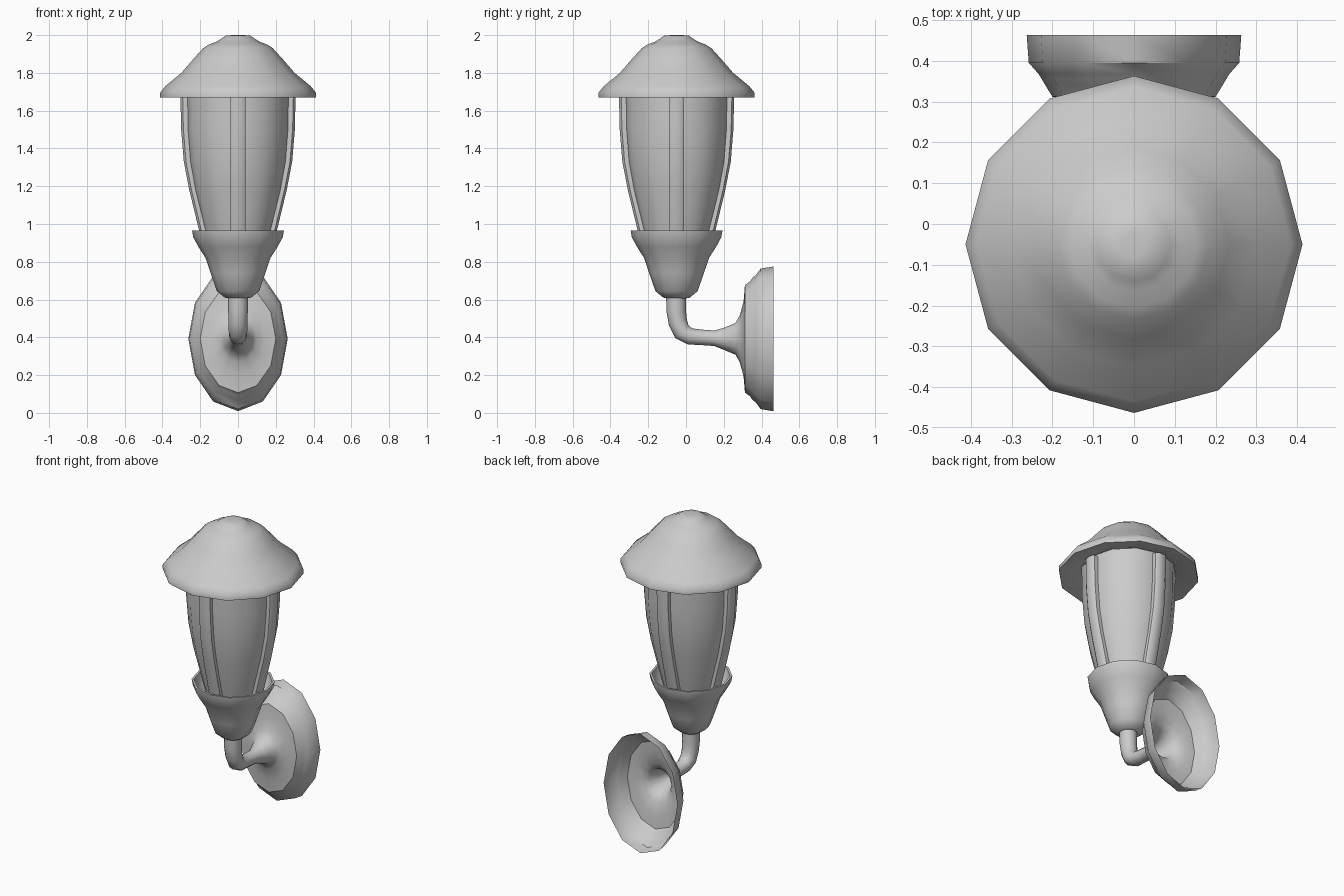
import bpy, bmesh, math

if "Cube" in bpy.data.objects:
    bpy.data.objects.remove(bpy.data.objects["Cube"])

SIDES = 12
AXIS_Y = -0.05


def finish(name, bm, angle=42):
    bmesh.ops.recalc_face_normals(bm, faces=bm.faces[:])
    mesh = bpy.data.meshes.new(name)
    bm.to_mesh(mesh)
    bm.free()
    ob = bpy.data.objects.new(name, mesh)
    bpy.context.collection.objects.link(ob)
    bpy.ops.object.select_all(action='DESELECT')
    ob.select_set(True)
    bpy.context.view_layer.objects.active = ob
    bpy.ops.object.shade_smooth_by_angle(angle=math.radians(angle))
    return ob


def skin(bm, rings, cap_start=False, cap_end=False):
    loops = [[bm.verts.new(p) for p in ring] for ring in rings]
    n = len(loops[0])
    for a, b in zip(loops, loops[1:]):
        for i in range(n):
            j = (i + 1) % n
            bm.faces.new((a[i], a[j], b[j], b[i]))
    if cap_start:
        bm.faces.new(loops[0])
    if cap_end:
        bm.faces.new(loops[-1])


def lathe(name, profile, cap_start=False, cap_end=False):
    bm = bmesh.new()
    turn = [2 * math.pi * i / SIDES for i in range(SIDES)]
    skin(bm, [[(r * math.cos(t), AXIS_Y + r * math.sin(t), z) for t in turn]
              for r, z in profile], cap_start, cap_end)
    return finish(name, bm)


# Roof: bell-shaped cap with a shallow underside
lathe("roof", [(0.28, 1.70), (0.395, 1.67), (0.413, 1.67), (0.413, 1.695),
               (0.385, 1.73), (0.30, 1.80), (0.235, 1.875), (0.185, 1.93),
               (0.155, 1.95), (0.115, 1.965), (0.09, 1.98), (0.065, 1.997),
               (0.03, 2.0)], cap_end=True)

# Tapered glass body
lathe("glass", [(0.165, 0.90), (0.183, 0.97), (0.235, 1.18), (0.262, 1.33),
                (0.275, 1.50), (0.278, 1.70)])

# Cup holding the glass
lathe("cup", [(0.04, 0.605), (0.07, 0.61), (0.112, 0.645), (0.145, 0.74),
              (0.172, 0.82), (0.21, 0.88), (0.237, 0.93), (0.243, 0.965),
              (0.23, 0.965), (0.222, 0.93), (0.195, 0.88), (0.165, 0.85)],
      cap_start=True, cap_end=True)

# Four curved bars around the glass
bar_path = [(0.19, 0.90), (0.207, 0.97), (0.258, 1.18), (0.287, 1.33),
            (0.301, 1.50), (0.305, 1.685)]
bar_section = [(-0.04, -0.045), (-0.04, -0.012), (-0.024, 0), (0.024, 0),
               (0.04, -0.012), (0.04, -0.045)]
for k, side in enumerate(("right", "back", "left", "front")):
    c, s = math.cos(k * math.pi / 2), math.sin(k * math.pi / 2)
    bm = bmesh.new()
    skin(bm, [[((r + d) * c - w * s, AXIS_Y + (r + d) * s + w * c, z)
               for w, d in bar_section] for r, z in bar_path], True, True)
    finish(side + "_bar", bm, 50)

# Bent arm flaring into the hollow oval wall plate: y, z, bend angle, x radius, v radius
stations = [(-0.052, 0.63, 0, 0.053, 0.053), (-0.052, 0.54, 0, 0.052, 0.052),
            (-0.043, 0.48, 18, 0.05, 0.05), (-0.022, 0.43, 45, 0.049, 0.049),
            (0.02, 0.405, 75, 0.046, 0.044), (0.08, 0.40, 87, 0.042, 0.041),
            (0.15, 0.395, 90, 0.041, 0.041), (0.20, 0.392, 90, 0.056, 0.058),
            (0.262, 0.392, 90, 0.08, 0.084), (0.285, 0.392, 90, 0.10, 0.125),
            (0.305, 0.392, 90, 0.145, 0.20), (0.312, 0.392, 90, 0.20, 0.285),
            (0.338, 0.392, 90, 0.216, 0.303), (0.355, 0.392, 90, 0.226, 0.327),
            (0.368, 0.392, 90, 0.234, 0.335), (0.395, 0.392, 90, 0.258, 0.372),
            (0.463, 0.392, 90, 0.263, 0.383)]
rings = []
for y, z, bend, rx, rv in stations:
    a = math.radians(bend)
    ring = []
    for i in range(SIDES):
        t = 2 * math.pi * i / SIDES
        v = rv * math.sin(t)
        ring.append((rx * math.cos(t), y + v * math.cos(a), z + v * math.sin(a)))
    rings.append(ring)
bm = bmesh.new()
skin(bm, rings)
finish("arm_and_wall_plate", bm)
